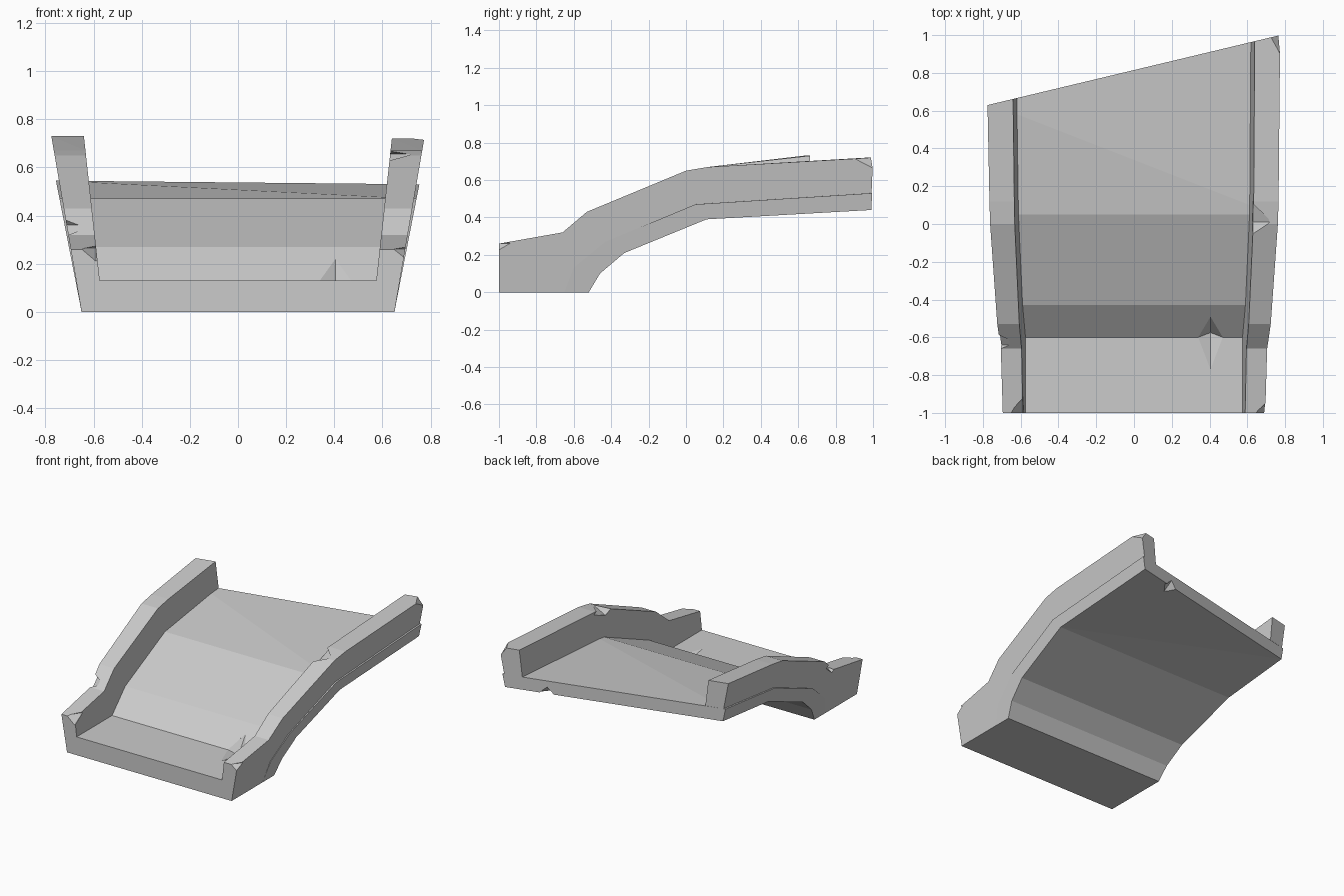
import bpy
import bmesh
from mathutils import Vector

cube = bpy.data.objects.get("Cube")
if cube:
    bpy.data.objects.remove(cube, do_unlink=True)

stone = bpy.data.materials.new("light_grey_stone")
stone.use_nodes = True
grey = (0.6, 0.6, 0.6, 1)
stone.diffuse_color = grey
stone.node_tree.nodes["Principled BSDF"].inputs["Base Color"].default_value = grey


def make_object(name, bm):
    bmesh.ops.recalc_face_normals(bm, faces=bm.faces)
    mesh = bpy.data.meshes.new(name)
    bm.to_mesh(mesh)
    bm.free()
    mesh.materials.append(stone)
    obj = bpy.data.objects.new(name, mesh)
    bpy.context.collection.objects.link(obj)
    return obj


def place(point, side, plane):
    """Put a profile point on a leaning side plane; end points follow the slanted back."""
    if len(point) == 2:
        y, z = point
        return Vector((side * (plane[0] + plane[1] * z), y, z))
    z = point[1] if side < 0 else point[2]
    x = side * (plane[0] + plane[1] * z)
    return Vector((x, 0.815 + 0.239 * x, z))


def prism(name, profile, start, end):
    """Solid between two copies of a side profile, each on a (side, plane)."""
    bm = bmesh.new()
    a = [bm.verts.new(place(p, *start)) for p in profile]
    b = [bm.verts.new(place(p, *end)) for p in profile]
    bm.faces.new(a)
    bm.faces.new(b[::-1])
    for i in range(len(a)):
        j = (i + 1) % len(a)
        bm.faces.new((a[i], b[i], b[j], a[j]))
    bmesh.ops.triangulate(bm, faces=bm.faces)
    return make_object(name, bm)


def chip(target, centre, points):
    """Knock a convex chip out of a part."""
    bm = bmesh.new()
    for p in points:
        bm.verts.new(Vector(centre) + Vector(p))
    bmesh.ops.convex_hull(bm, input=bm.verts)
    cutter = make_object("chip_cutter", bm)
    cutter.hide_render = True
    mod = target.modifiers.new("chip", "BOOLEAN")
    mod.operation = "DIFFERENCE"
    mod.solver = "EXACT"
    mod.object = cutter
    bpy.context.view_layer.objects.active = target
    bpy.ops.object.modifier_apply(modifier=mod.name)
    bpy.data.objects.remove(cutter, do_unlink=True)


def diamond(rx, ry, rz):
    return [(s * rx, 0, 0) for s in (-1, 1)] + [(0, s * ry, 0) for s in (-1, 1)] + \
           [(0, 0, s * rz) for s in (-1, 1)]


# Leaning planes: offset and slope with height
inner = (0.56, 0.11)
outer = (0.65, 0.172)
slab_side = (0.65, 0.195)

# Side profiles (y, z); three values mark the slanted back end
floor = [(-0.65, 0), (-0.6, 0.13), (-0.43, 0.27), (0.05, 0.47), (None, 0.545, 0.53)]
under = [(None, 0.455, 0.44), (0.11, 0.39), (-0.33, 0.21), (-0.46, 0.1), (-0.52, 0)]
rim = [(None, 0.73, 0.72), (0.12, 0.67), (0, 0.65), (-0.53, 0.43), (-0.66, 0.32), (-1, 0.26)]

# Sloping slab and front tread
slab = prism("sloping_slab", floor + under, (-1, slab_side), (1, slab_side))
tread = prism("front_tread", [(-1, 0)] + floor[:2] + [(-1, 0.13)], (-1, inner), (1, inner))

# Side walls
walls = {}
for side, label in ((-1, "right"), (1, "left")):
    walls[side] = prism(label + "_wall", [(-1, 0)] + floor + rim, (side, inner), (side, outer))

# Chips along the wall edges
chip(walls[-1], (-0.59, -1, 0.265), diamond(0.065, 0.09, 0.055))
chip(walls[-1], (-0.72, -0.64, 0.36), diamond(0.09, 0.08, 0.07))
chip(walls[1], (0.695, -1, 0.262), diamond(0.05, 0.06, 0.04))
chip(walls[1], (0.63, 0.01, 0.655), diamond(0.095, 0.13, 0.05))
chip(walls[1], (0.774, 0.998, 0.722), diamond(0.055, 0.11, 0.07))

# Chip under the back edge and crack at the foot of the slope
chip(slab, (0.45, 0.925, 0.44), diamond(0.06, 0.08, 0.05))
crack = [(-0.065, 0, 0), (0.065, 0, 0), (0, -0.17, 0), (0, 0.11, 0.09),
         (0, 0.025, -0.03), (0, -0.05, 0.1)]
for part in (slab, tread):
    chip(part, (0.405, -0.6, 0.13), crack)
